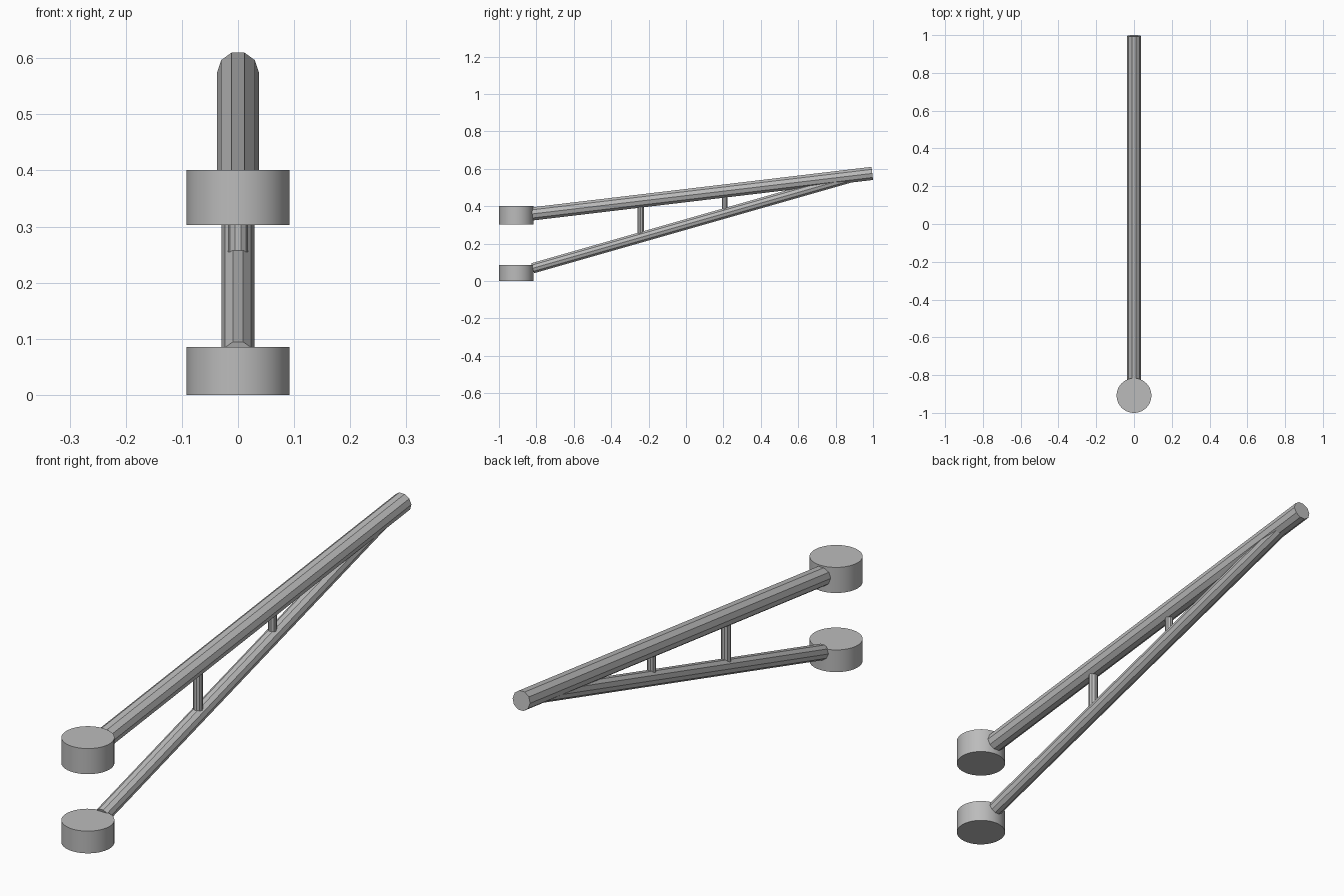
import bpy, math
from mathutils import Vector, Matrix

if "Cube" in bpy.data.objects:
    bpy.data.objects.remove(bpy.data.objects["Cube"])

grey = bpy.data.materials.new("plain grey")
grey.diffuse_color = (0.5, 0.5, 0.5, 1)
grey.use_nodes = True
grey.node_tree.nodes["Principled BSDF"].inputs["Base Color"].default_value = grey.diffuse_color


def tube(name, start, end, radius, sides=10):
    """Cylinder between two (y, z) points, with a vertex on each x side."""
    a, b = Vector((0, *start)), Vector((0, *end))
    axis = (b - a).normalized()
    side = Vector((1, 0, 0))
    up = axis.cross(side)
    verts, faces = [], []
    for p in (a, b):
        for i in range(sides):
            t = 2 * math.pi * i / sides
            verts.append(p + radius * (math.cos(t) * side + math.sin(t) * up))
    for i in range(sides):
        j = (i + 1) % sides
        faces.append((i, j, sides + j, sides + i))
    faces.append(tuple(reversed(range(sides))))
    faces.append(tuple(range(sides, 2 * sides)))
    mesh = bpy.data.meshes.new(name)
    mesh.from_pydata(verts, [], faces)
    mesh.materials.append(grey)
    obj = bpy.data.objects.new(name, mesh)
    bpy.context.collection.objects.link(obj)
    return obj


# Mounting drums, round and smooth
for name, z0, z1 in (("lower_drum", 0.0, 0.085), ("upper_drum", 0.303, 0.401)):
    drum = tube(name, (-0.908, z0), (-0.908, z1), 0.092, 48)
    for f in drum.data.polygons:
        f.use_smooth = len(f.vertices) == 4
    for e in drum.data.edges:
        v1, v2 = (drum.data.vertices[v].co for v in e.vertices)
        e.use_edge_sharp = abs(v1.z - v2.z) < 1e-5

# Long arms meeting at the far end
tube("upper_arm", (-0.822, 0.3585), (0.996, 0.575), 0.037)
tube("lower_arm", (-0.82, 0.068), (0.93, 0.568), 0.029)

# Upright struts between the arms
tube("long_strut", (-0.242, 0.235), (-0.242, 0.427), 0.018)
tube("short_strut", (0.208, 0.362), (0.208, 0.481), 0.0155)
